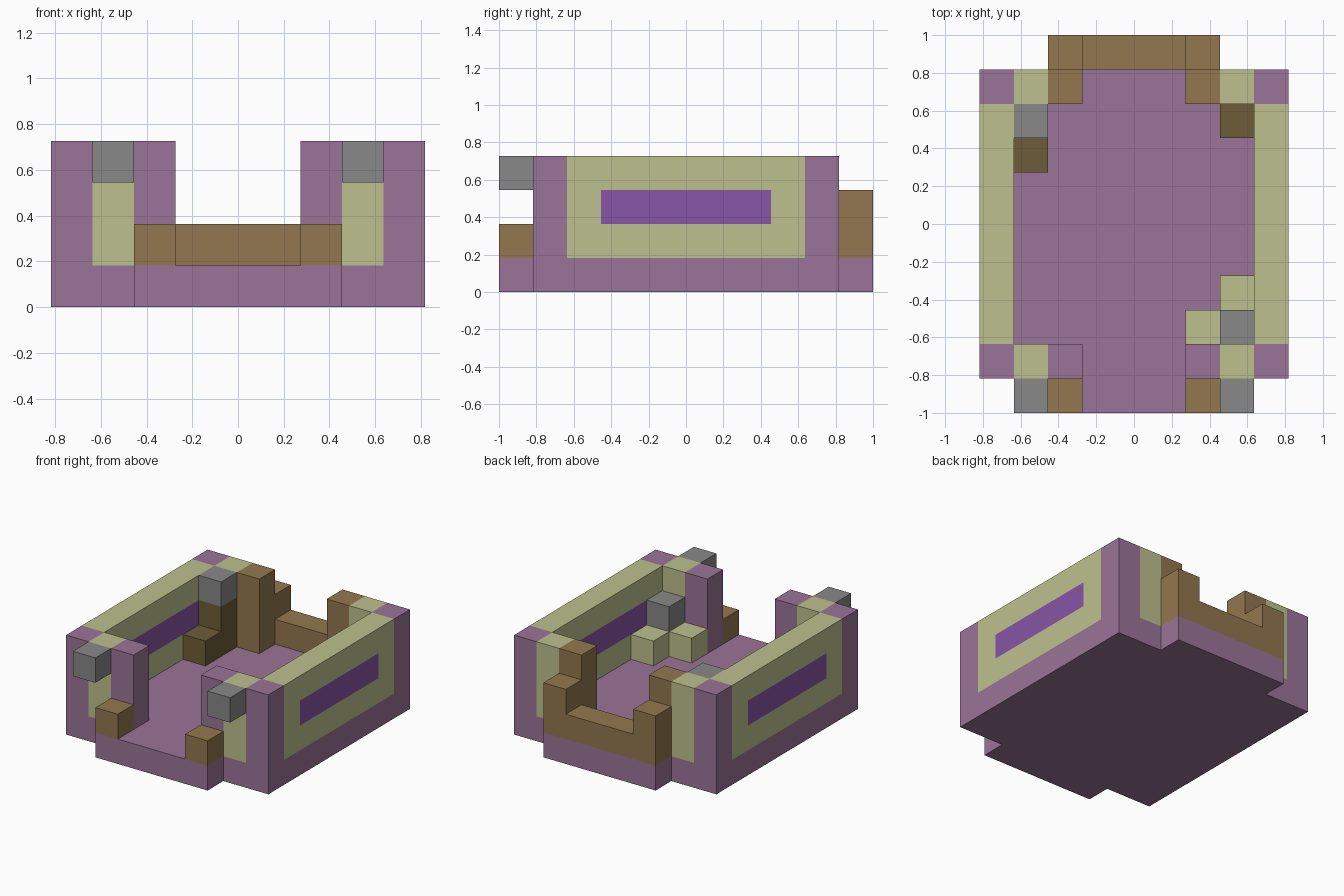
import bpy, bmesh

U = 2 / 11  # side of one block

if "Cube" in bpy.data.objects:
    bpy.data.objects.remove(bpy.data.objects["Cube"], do_unlink=True)


def material(name, rgb):
    lin = [((c / 255 + 0.055) / 1.055) ** 2.4 for c in rgb]
    m = bpy.data.materials.new(name)
    m.use_nodes = True
    m.diffuse_color = (*lin, 1)
    m.node_tree.nodes["Principled BSDF"].inputs["Base Color"].default_value = (*lin, 1)
    return m


MAUVE = material("mauve", (154, 116, 153))
CREAM = material("pale olive", (190, 192, 141))
VIOLET = material("violet", (135, 85, 167))
BROWN = material("brown", (147, 119, 78))
DARK = material("dark brown", (109, 92, 55))
GREY = material("grey", (136, 136, 136))


def finish(name, bm, *mats):
    bmesh.ops.recalc_face_normals(bm, faces=bm.faces)
    mesh = bpy.data.meshes.new(name)
    bm.to_mesh(mesh)
    bm.free()
    for m in mats:
        mesh.materials.append(m)
    ob = bpy.data.objects.new(name, mesh)
    bpy.context.collection.objects.link(ob)
    return ob


def box_mesh(cell, size):
    """Box centred on a block column in x and y; its bottom is at layer z."""
    bm = bmesh.new()
    bmesh.ops.create_cube(bm, size=1)
    x, y, z = cell
    bmesh.ops.scale(bm, vec=[s * U for s in size], verts=bm.verts)
    bmesh.ops.translate(bm, vec=(x * U, y * U, (z + size[2] / 2) * U), verts=bm.verts)
    return bm


def box(name, cell, mat, size=(1, 1, 1)):
    return finish(name, box_mesh(cell, size), mat)


def prism(name, points, direction, mat):
    """Extrude an outline, given in blocks, along a direction."""
    bm = bmesh.new()
    face = bm.faces.new([bm.verts.new([c * U for c in p]) for p in points])
    new = bmesh.ops.extrude_face_region(bm, geom=[face], use_keep_orig=True)["geom"]
    verts = [g for g in new if isinstance(g, bmesh.types.BMVert)]
    bmesh.ops.translate(bm, vec=[c * U for c in direction], verts=verts)
    return finish(name, bm, mat)


# Floor slab with notched corners
half = [(4.5, -4.5), (4.5, 4.5), (2.5, 4.5), (2.5, 5.5)]
outline = [(2.5, -5.5)] + [(2.5, -4.5)] + half
outline += [(-x, -y) for x, y in outline]
prism("floor", [(x, y, 0) for x, y in outline], (0, 0, 1), MAUVE)

# U-shaped back porch rail
rail = [(2.5, 1), (2.5, 3), (1.5, 3), (1.5, 2)]
rail += [(-x, z) for x, z in reversed(rail)]
prism("back_rail", [(x, 4.5, z) for x, z in rail], (0, 1, 0), BROWN)


def side_wall(name, x):
    """Long wall with a flush window strip on both faces."""
    bm = box_mesh((x, 0, 1), (1, 7, 3))
    cuts = [((0, y, 0), (0, 1, 0)) for y in (-2.5, 2.5)]
    cuts += [((0, 0, z), (0, 0, 1)) for z in (2, 3)]
    for co, no in cuts:
        bmesh.ops.bisect_plane(bm, geom=bm.verts[:] + bm.edges[:] + bm.faces[:],
                               plane_co=[c * U for c in co], plane_no=no)
    for f in bm.faces:
        c = f.calc_center_median() / U
        if abs(f.normal.x) > 0.9 and abs(c.y) < 2.5 and 2 < c.z < 3:
            f.material_index = 1
    finish(name, bm, CREAM, VIOLET)


# Walls and posts, repeated on both sides
for side, s in (("left", 1), ("right", -1)):
    side_wall(side + "_wall", 4 * s)
    for end, e, post in (("front", -1, MAUVE), ("back", 1, BROWN)):
        tag = f"{end}_{side}_"
        box(tag + "corner_post", (4 * s, 4 * e, 1), MAUVE, (1, 1, 3))
        box(tag + "wall_panel", (3 * s, 4 * e, 1), CREAM, (1, 1, 3))
        box(tag + "door_post", (2 * s, 4 * e, 1), post, (1, 1, 3))
    box(f"front_{side}_lantern", (3 * s, -5, 3), GREY)
    box(f"front_{side}_step_block", (2 * s, -5, 1), BROWN)

# Furniture in the back corners
box("cabinet", (-3, 3, 1), DARK, (1, 1, 2))
box("cabinet_top", (-3, 3, 3), GREY)
box("right_stool", (-3, 2, 1), DARK)
box("left_stool", (3, 3, 1), DARK)

# Corner bench with a block on top
box("bench_corner", (3, -3, 1), CREAM)
box("bench_end", (2, -3, 1), CREAM)
box("bench_side", (3, -2, 1), CREAM)
box("bench_top_block", (3, -3, 2), GREY)
